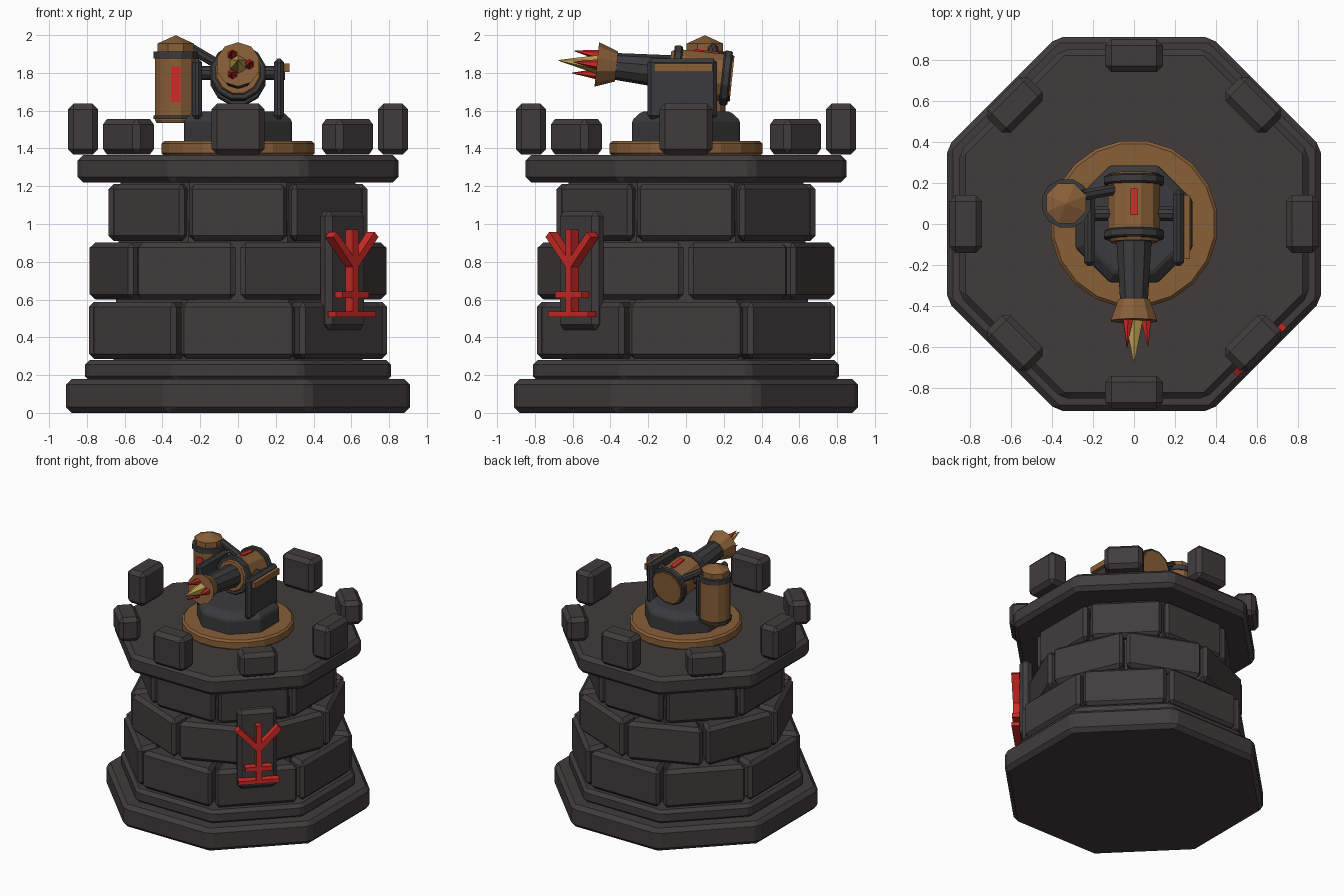
import bpy, bmesh, math
from mathutils import Matrix, Vector

cube = bpy.data.objects.get("Cube")
if cube:
    bpy.data.objects.remove(cube)


def material(name, rgb):
    m = bpy.data.materials.new(name)
    m.use_nodes = True
    m.diffuse_color = (*rgb, 1)
    m.node_tree.nodes["Principled BSDF"].inputs["Base Color"].default_value = (*rgb, 1)
    return m


STONE = material("dark stone", (0.054, 0.045, 0.046))
IRON = material("dark iron", (0.044, 0.042, 0.045))
BRONZE = material("bronze", (0.25, 0.115, 0.04))
RED = material("red", (0.62, 0.024, 0.02))
GOLD = material("gold", (0.55, 0.38, 0.09))
I = Matrix.Identity(4)


def finish(name, bm, mat, matrix=I, bevel=0):
    bmesh.ops.recalc_face_normals(bm, faces=bm.faces)
    mesh = bpy.data.meshes.new(name)
    bm.to_mesh(mesh)
    bm.free()
    mesh.materials.append(mat)
    ob = bpy.data.objects.new(name, mesh)
    ob.matrix_world = matrix
    bpy.context.collection.objects.link(ob)
    if bevel:
        mod = ob.modifiers.new("Chamfer", "BEVEL")
        mod.width, mod.segments, mod.limit_method = bevel, 1, "ANGLE"
    return ob


def lathe(name, profile, sides, mat, matrix=I, flat=False, bevel=0):
    """Turned solid from (radius, height) pairs; flat=True measures radius to the side."""
    bm = bmesh.new()
    k = 1 / math.cos(math.pi / sides) if flat else 1
    rings = []
    for r, z in profile:
        angles = [(i + 0.5) * math.tau / sides for i in range(sides)]
        rings.append([bm.verts.new((r * k * math.cos(a), r * k * math.sin(a), z)) for a in angles])
    for low, high in zip(rings, rings[1:]):
        for i in range(sides):
            j = (i + 1) % sides
            bm.faces.new((low[i], low[j], high[j], high[i]))
    bm.faces.new(rings[0])
    bm.faces.new(rings[-1])
    return finish(name, bm, mat, matrix, bevel)


def box(name, size, mat, matrix, bevel=0):
    bm = bmesh.new()
    bmesh.ops.create_cube(bm, size=1)
    bmesh.ops.scale(bm, vec=size, verts=bm.verts)
    return finish(name, bm, mat, matrix, bevel)


def prism(name, outline, z0, z1, mat, matrix=I, bevel=0):
    bm = bmesh.new()
    low, high = [[bm.verts.new((x, y, z)) for x, y in outline] for z in (z0, z1)]
    for i in range(len(outline)):
        j = (i + 1) % len(outline)
        bm.faces.new((low[i], low[j], high[j], high[i]))
    bm.faces.new(low)
    bm.faces.new(high)
    return finish(name, bm, mat, matrix, bevel)


def move(x, y, z):
    return Matrix.Translation((x, y, z))


def turn(degrees, axis="Z"):
    return Matrix.Rotation(math.radians(degrees), 4, axis)


def rod(name, a, b, r, mat, sides=8, tip=None):
    a, b = Vector(a), Vector(b)
    rot = (b - a).to_track_quat("Z", "Y").to_matrix().to_4x4()
    end = r if tip is None else tip
    return lathe(name, [(r, 0), (end, (b - a).length)], sides, mat, Matrix.Translation(a) @ rot)


# Octagonal footing, core and platform
lathe("footing", [(0.91, 0), (0.91, 0.18)], 8, STONE, flat=True, bevel=0.03)
lathe("footing_step", [(0.81, 0.17), (0.81, 0.28)], 8, STONE, flat=True, bevel=0.025)
lathe("tower_core", [(0.66, 0.25), (0.62, 1.25)], 8, STONE, flat=True)
lathe("platform", [(0.85, 1.22), (0.85, 1.365)], 8, STONE, flat=True, bevel=0.03)

# Three staggered courses of stone blocks
for row, (z0, reach, shift) in enumerate([(0.285, 0.79, 0), (0.6, 0.74, 22.5), (0.91, 0.685, 0)]):
    t = math.tan(math.pi / 8)
    inner = reach - 0.2
    wide, narrow = reach * t - 0.014, inner * t - 0.014
    outline = [(inner, -narrow), (reach, -wide), (reach, wide), (inner, narrow)]
    for i in range(8):
        prism(f"course_{row + 1}_block_{i + 1}", outline, z0, z0 + 0.303, STONE,
              turn(45 * i + shift), 0.028)

# Battlements: tall on the axes, low on the diagonals
for i in range(8):
    h = 0.27 if i % 2 == 0 else 0.19
    box(f"battlement_{i + 1}", (0.16, 0.28, h), STONE,
        turn(45 * i) @ move(0.82, 0, 1.367 + h / 2), 0.03)

# Plaque on the front left corner with a red rune (local x across, y up, z outward)
box("plaque", (0.09, 0.29, 0.63), STONE, turn(-45) @ move(0.78, 0, 0.755), 0.028)
face = turn(-45) @ move(0.852, 0, 0) @ turn(90) @ turn(90, "X")


def stroke(name, a, b, width=0.04):
    a, b = Vector(a), Vector(b)
    d = b - a
    mid = (a + b) / 2
    box(name, (d.length, width, 0.06), RED,
        face @ move(mid.x, mid.y, 0) @ turn(math.degrees(math.atan2(d.y, d.x))))


stroke("rune_stem", (0, 0.52), (0, 0.97))
stroke("rune_foot", (-0.15, 0.522), (0.15, 0.522), 0.03)
stroke("rune_bar", (-0.1, 0.625), (0.1, 0.625), 0.035)
for s, side in ((-1, "right"), (1, "left")):
    stroke(f"rune_arm_{side}", (0, 0.78), (s * 0.155, 0.945))

# Turntable and gun mount
lathe("turntable", [(0.41, 1.36), (0.41, 1.44)], 20, BRONZE, bevel=0.015)
lathe("gun_mount", [(0.285, 1.43), (0.285, 1.55), (0.235, 1.595)], 8, IRON, flat=True, bevel=0.01)
for s, side in ((-1, "right"), (1, "left")):
    box(f"yoke_{side}", (0.055, 0.37, 0.32), IRON, move(s * 0.217, -0.02, 1.715), 0.02)
box("yoke_trim", (0.03, 0.31, 0.045), BRONZE, move(0.257, -0.015, 1.828))
rod("axle", (-0.23, 0.05, 1.8), (0.25, 0.05, 1.8), 0.037, IRON, 10)

# Gun, built along local z and tipped almost level towards the front
gun = move(0, 0.05, 1.79) @ turn(84, "X")
lathe("gun_body", [(0.13, -0.19), (0.13, 0.11), (0.115, 0.14)], 12, BRONZE, gun)
for z, end in ((-0.185, "rear"), (0.08, "front")):
    lathe(f"gun_band_{end}", [(0.15, z), (0.15, z + 0.045)], 12, IRON, gun, bevel=0.008)
lathe("gun_end_cap", [(0.125, -0.195), (0.125, -0.18)], 12, BRONZE, gun)
lathe("gun_barrel", [(0.092, 0.1), (0.07, 0.44)], 10, IRON, gun)
lathe("gun_nozzle", [(0.08, 0.42), (0.118, 0.525)], 10, BRONZE, gun)
box("gun_stripe", (0.036, 0.009, 0.13), RED, gun @ move(0, 0.13, -0.045))

# Flame: gold core with three red spikes
lathe("flame_core", [(0.055, 0.5), (0.002, 0.73)], 6, GOLD, gun)
for i in range(3):
    c, s = math.cos(i * math.tau / 3), math.sin(i * math.tau / 3)
    a = gun @ Vector((0.058 * c, 0.058 * s, 0.51))
    b = gun @ Vector((0.068 * c, 0.068 * s, 0.65))
    rod(f"flame_spike_{i + 1}", a, b, 0.03, RED, 6, 0.002)

# Fuel tank on the right
tank = move(-0.33, 0.1, 0)
lathe("tank_body", [(0.105, 1.535), (0.113, 1.55), (0.113, 1.89)], 12, BRONZE, tank)
for z, h, end in ((1.555, 0.02, "lower"), (1.875, 0.038, "upper")):
    lathe(f"tank_band_{end}", [(0.122, z), (0.122, z + h)], 12, IRON, tank)
lathe("tank_cap", [(0.105, 1.9), (0.105, 1.955), (0.003, 1.998)], 8, BRONZE, tank)
box("tank_stripe", (0.05, 0.009, 0.19), RED, tank @ move(0, -0.112, 1.74))
rod("feed_pipe", (-0.25, 0.14, 1.93), (-0.08, 0.17, 1.83), 0.028, IRON)
